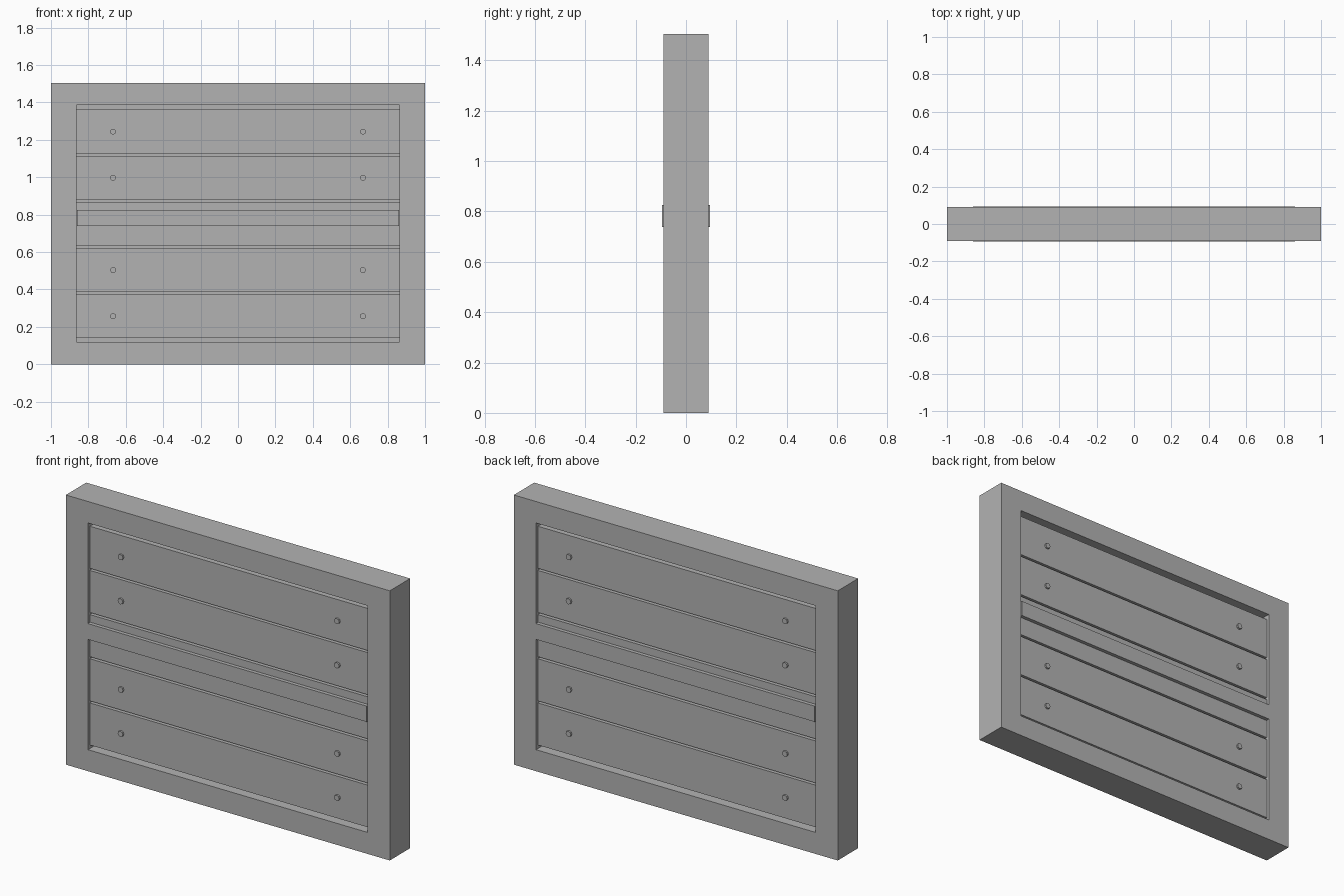
import bpy, bmesh, math
from mathutils import Matrix

if "Cube" in bpy.data.objects:
    bpy.data.objects.remove(bpy.data.objects["Cube"])

grey = bpy.data.materials.new("plain grey")
grey.diffuse_color = (0.45, 0.45, 0.45, 1)
grey.use_nodes = True
grey.node_tree.nodes["Principled BSDF"].inputs["Base Color"].default_value = grey.diffuse_color


def finish(name, bm):
    mesh = bpy.data.meshes.new(name)
    bm.to_mesh(mesh)
    bm.free()
    mesh.materials.append(grey)
    obj = bpy.data.objects.new(name, mesh)
    bpy.context.collection.objects.link(obj)
    return obj


def box(name, half_x, half_y, z0, z1):
    bm = bmesh.new()
    bmesh.ops.create_cube(bm, size=1)
    for v in bm.verts:
        v.co.x *= 2 * half_x
        v.co.y *= 2 * half_y
        v.co.z = z0 if v.co.z < 0 else z1
    return finish(name, bm)


# Outer frame: a rectangular ring extruded through the thickness
bm = bmesh.new()
rings = []
for y in (-0.09, 0.09):
    for hx, z0, z1 in ((1.0, 0.0, 1.505), (0.863, 0.12, 1.385)):
        rings.append([bm.verts.new((x, y, z)) for x, z in
                      ((-hx, z0), (hx, z0), (hx, z1), (-hx, z1))])
for a, b in ((0, 1), (1, 3), (3, 2), (2, 0)):
    for i in range(4):
        j = (i + 1) % 4
        bm.faces.new((rings[a][i], rings[a][j], rings[b][j], rings[b][i]))
bmesh.ops.recalc_face_normals(bm, faces=bm.faces)
finish("frame", bm)

# Backing core behind the gaps between planks
box("core", 0.863, 0.03, 0.12, 1.385)

# Five horizontal planks, set back from the frame face
PITCH = 0.2465
for i in range(5):
    mid = 0.2575 + i * PITCH
    box(f"plank_{i + 1}", 0.863, 0.074, mid - 0.1175, mid + 0.1175)

# Middle rail, just proud of the frame on both faces
box("middle_rail", 0.861, 0.0945, 0.738, 0.826)

# Bolt heads near the ends of every plank not covered by the rail
for i in (0, 1, 3, 4):
    for x in (-0.668, 0.668):
        for side, s in (("front", -1), ("back", 1)):
            bm = bmesh.new()
            turn = (Matrix.Translation((x, s * 0.074, 0.2575 + i * PITCH))
                    @ Matrix.Rotation(math.pi / 2, 4, "X"))
            bmesh.ops.create_cone(bm, cap_ends=True, segments=8, radius1=0.016,
                                  radius2=0.016, depth=0.02, matrix=turn)
            finish(f"bolt_{side}", bm)
